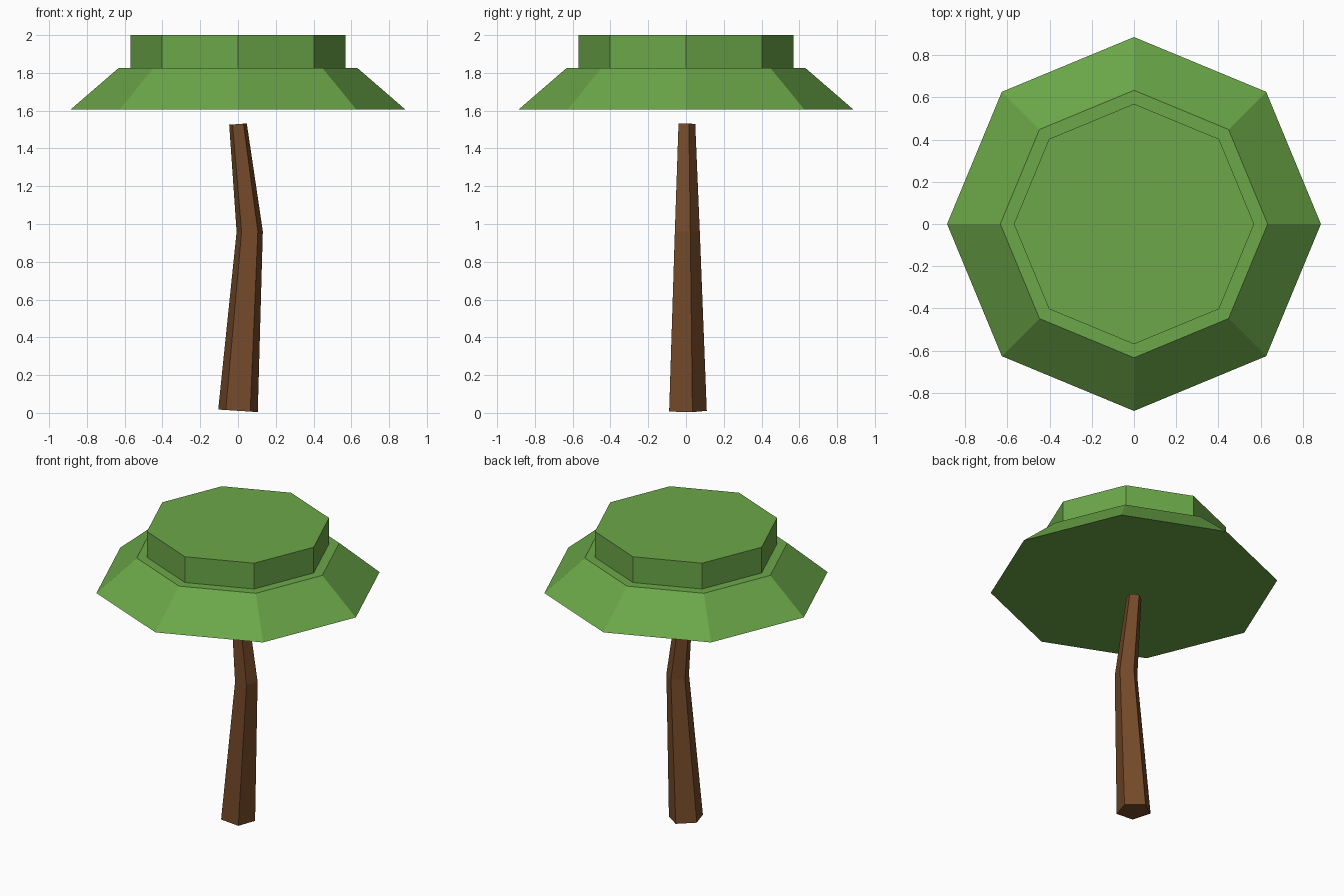
import bpy, bmesh, math

if "Cube" in bpy.data.objects:
    bpy.data.objects.remove(bpy.data.objects["Cube"], do_unlink=True)


def material(name, colour):
    mat = bpy.data.materials.new(name)
    mat.use_nodes = True
    mat.diffuse_color = colour
    bsdf = next(n for n in mat.node_tree.nodes if n.type == 'BSDF_PRINCIPLED')
    bsdf.inputs["Base Color"].default_value = colour
    bsdf.inputs["Roughness"].default_value = 1.0
    return mat


def loft(name, sides, turn, rings, mat):
    """Join polygon rings (x, z, radius, slope along x) into a capped solid."""
    bm = bmesh.new()
    loops = []
    for x, z, radius, slope in rings:
        loop = []
        for i in range(sides):
            a = turn + math.tau * i / sides
            dx = radius * math.cos(a)
            loop.append(bm.verts.new((x + dx, radius * math.sin(a), z + slope * dx)))
        loops.append(loop)
    for low, high in zip(loops, loops[1:]):
        for i in range(sides):
            j = (i + 1) % sides
            bm.faces.new((low[i], low[j], high[j], high[i]))
    bm.faces.new(loops[0][::-1])
    bm.faces.new(loops[-1])
    bmesh.ops.recalc_face_normals(bm, faces=bm.faces)
    mesh = bpy.data.meshes.new(name)
    bm.to_mesh(mesh)
    bm.free()
    mesh.materials.append(mat)
    obj = bpy.data.objects.new(name, mesh)
    bpy.context.collection.objects.link(obj)
    return obj


leaf_green = material("leaf green", (0.147, 0.386, 0.065, 1))
bark_brown = material("bark brown", (0.175, 0.068, 0.022, 1))

# Bent five-sided trunk, tapering upwards
loft("trunk", 5, math.pi / 2, [
    (0, 0.011, 0.11, -0.065),
    (0.062, 0.96, 0.073, 0.02),
    (0, 1.529, 0.049, 0.07),
], bark_brown)

# Eight-sided crown: sloping skirt, narrow ledge, upright cap
loft("crown", 8, 0, [
    (0, 1.607, 0.885, 0),
    (0, 1.825, 0.633, 0),
    (0, 1.825, 0.569, 0),
    (0, 2.0, 0.569, 0),
], leaf_green)
